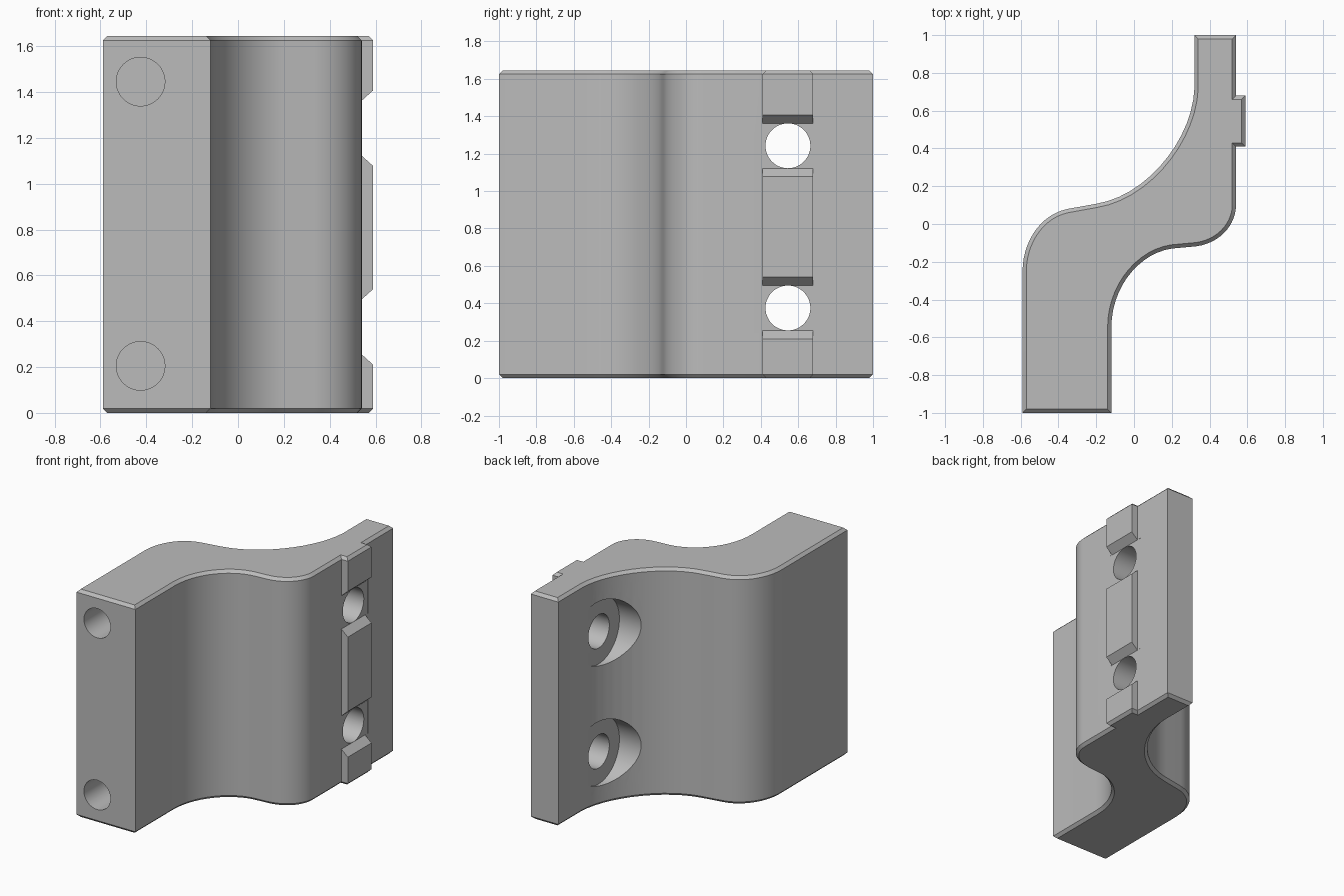
import bpy, bmesh, math
from mathutils import Vector, Matrix
from mathutils.geometry import interpolate_bezier

if "Cube" in bpy.data.objects:
    bpy.data.objects.remove(bpy.data.objects["Cube"])

HEIGHT = 1.645
CHAMFER = 0.02

grey = bpy.data.materials.new("plain grey")
grey.use_nodes = True
colour = (0.5, 0.5, 0.5, 1)
grey.diffuse_color = colour
grey.node_tree.nodes["Principled BSDF"].inputs["Base Color"].default_value = colour


def curve(*points, steps=14):
    """Points along one cubic bend: start, two handles, end."""
    return [tuple(p)[:2] for p in
            interpolate_bezier(*[Vector((x, y, 0)) for x, y in points], steps)]


def make_object(name, bm):
    bmesh.ops.recalc_face_normals(bm, faces=bm.faces)
    mesh = bpy.data.meshes.new(name)
    bm.to_mesh(mesh)
    bm.free()
    mesh.materials.append(grey)
    obj = bpy.data.objects.new(name, mesh)
    bpy.context.collection.objects.link(obj)
    return obj


def prism(points, direction):
    """Closed outline of 3D points swept along a direction."""
    bm = bmesh.new()
    face = bm.faces.new([bm.verts.new(p) for p in points])
    swept = bmesh.ops.extrude_face_region(bm, geom=[face])["geom"]
    bmesh.ops.translate(bm, vec=direction,
                        verts=[v for v in swept if isinstance(v, bmesh.types.BMVert)])
    return bm


def cylinder(start, end, radius):
    start, end = Vector(start), Vector(end)
    axis = end - start
    place = Matrix.Translation((start + end) / 2) @ axis.to_track_quat("Z", "Y").to_matrix().to_4x4()
    bm = bmesh.new()
    bmesh.ops.create_cone(bm, cap_ends=True, segments=48, radius1=radius,
                          radius2=radius, depth=axis.length, matrix=place)
    return bm


# S-shaped bracket outline, including the raised key on its right side
outline = [(-0.59, -1), (-0.12, -1)]
outline += curve((-0.12, -0.55), (-0.12, -0.33), (0.03, -0.155), (0.2, -0.13))
outline += curve((0.33, -0.118), (0.46, -0.1), (0.54, 0), (0.54, 0.1))
outline += [(0.54, 0.41), (0.59, 0.41), (0.59, 0.68), (0.54, 0.68), (0.54, 1), (0.32, 1)]
outline += curve((0.32, 0.72), (0.31, 0.45), (0.07, 0.15), (-0.2, 0.107))
outline += curve((-0.35, 0.08), (-0.5, 0.05), (-0.59, -0.1), (-0.59, -0.25))

# Bracket body with chamfered top and bottom rims
bm = prism([(x, y, 0) for x, y in outline], (0, 0, HEIGHT))
rims = [e for e in bm.edges if abs(e.verts[0].co.z - e.verts[1].co.z) < 0.001]
bmesh.ops.bevel(bm, geom=rims, offset=CHAMFER, segments=1, affect="EDGES")
bracket = make_object("bracket", bm)

cutters = []
for z in (0.375, 1.242):
    # Bolt hole and its counterbore
    cutters.append(cylinder((0, 0.545, z), (0.8, 0.545, z), 0.12))
    cutters.append(cylinder((-0.8, 0.545, z), (0.315, 0.545, z), 0.235))
    # Sloped-end gap in the key
    gap = [(0.5395, -0.12), (0.5395, 0.12), (0.64, 0.21), (0.64, -0.21)]
    cutters.append(prism([(x, 0.38, z + dz) for x, dz in gap], (0, 0.33, 0)))
# Blind holes in the front end
for z in (0.205, 1.445):
    cutters.append(cylinder((-0.425, -1.2, z), (-0.425, -0.4, z), 0.106))

bpy.context.view_layer.objects.active = bracket
for cutter_mesh in cutters:
    cutter = make_object("cutter", cutter_mesh)
    cutter.hide_render = True
    cut = bracket.modifiers.new("cut", "BOOLEAN")
    cut.operation = "DIFFERENCE"
    cut.solver = "EXACT"
    cut.object = cutter
    bpy.ops.object.modifier_apply(modifier=cut.name)
    bpy.data.objects.remove(cutter)

bpy.ops.object.select_all(action="DESELECT")
bracket.select_set(True)
bpy.ops.object.shade_smooth_by_angle(angle=math.radians(30))
